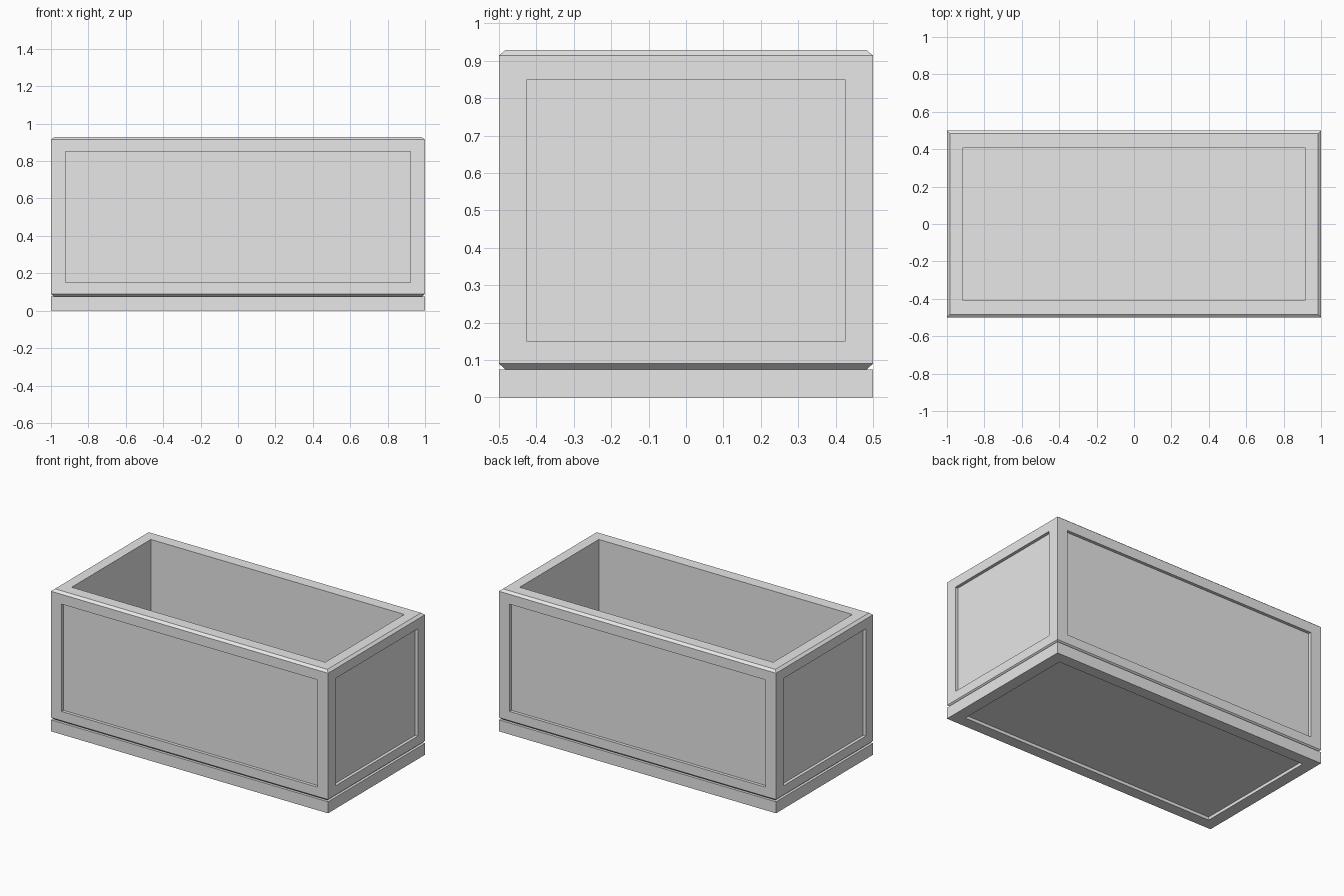
import bpy
import bmesh

if "Cube" in bpy.data.objects:
    bpy.data.objects.remove(bpy.data.objects["Cube"], do_unlink=True)

HALF_X, HALF_Y = 1.0, 0.5
CHAMFER = 0.017
PANEL_X, PANEL_Y = 0.923, 0.425      # half sizes of the sunken panels
PANEL_LOW, PANEL_HIGH = 0.15, 0.85
SINK = 0.02                          # depth of the sunken panels

grey = bpy.data.materials.new("light grey")
grey.use_nodes = True
grey.diffuse_color = (0.8, 0.8, 0.8, 1)
grey.node_tree.nodes["Principled BSDF"].inputs["Base Color"].default_value = (0.8, 0.8, 0.8, 1)


def stacked_rings(levels):
    """Loft rectangles given as (half x, half y, z) and cap both ends."""
    bm = bmesh.new()
    rings = []
    for hx, hy, z in levels:
        corners = ((-hx, -hy), (hx, -hy), (hx, hy), (-hx, hy))
        rings.append([bm.verts.new((x, y, z)) for x, y in corners])
    for low, high in zip(rings, rings[1:]):
        for i in range(4):
            j = (i + 1) % 4
            bm.faces.new((low[i], low[j], high[j], high[i]))
    bm.faces.new(rings[0][::-1])
    bm.faces.new(rings[-1])
    bmesh.ops.recalc_face_normals(bm, faces=bm.faces[:])
    bm.normal_update()
    return bm


def finish(bm, name):
    mesh = bpy.data.meshes.new(name)
    bm.to_mesh(mesh)
    bm.free()
    mesh.materials.append(grey)
    bpy.context.collection.objects.link(bpy.data.objects.new(name, mesh))


def clamp(value, low, high):
    return max(low, min(high, value))


# Open box: chamfered rims, thick walls and a floor inside
rim_x, rim_y = HALF_X - CHAMFER, HALF_Y - CHAMFER
body = stacked_rings([
    (rim_x, rim_y, 0.075),
    (HALF_X, HALF_Y, 0.09),
    (HALF_X, HALF_Y, 0.914),
    (rim_x, rim_y, 0.928),
    (0.915, 0.408, 0.928),
    (0.915, 0.408, 0.12),
])

# Sunken panel on each outer wall
walls = []
for f in body.faces:
    centre = f.calc_center_median()
    outside = abs(centre.x) > 0.995 or abs(centre.y) > 0.495
    if outside and abs(f.normal.z) < 0.1:
        walls.append(f)
for wall in walls:
    faces_x = abs(wall.normal.x) > 0.5
    inward = wall.normal * -SINK
    bmesh.ops.inset_individual(body, faces=[wall], thickness=0.05)
    for v in wall.verts:
        if faces_x:
            v.co.y = clamp(v.co.y, -PANEL_Y, PANEL_Y)
        else:
            v.co.x = clamp(v.co.x, -PANEL_X, PANEL_X)
        v.co.z = clamp(v.co.z, PANEL_LOW, PANEL_HIGH)
    # Separate the panel from its frame with a straight step
    step = bmesh.ops.inset_individual(body, faces=[wall], thickness=0.0)
    for v in wall.verts:
        v.co += inward
finish(body, "box_body")

# Plinth slab with a sunken underside
finish(stacked_rings([
    (PANEL_X, PANEL_Y, SINK),
    (PANEL_X, PANEL_Y, 0),
    (HALF_X, HALF_Y, 0),
    (HALF_X, HALF_Y, 0.075),
]), "base_plinth")
